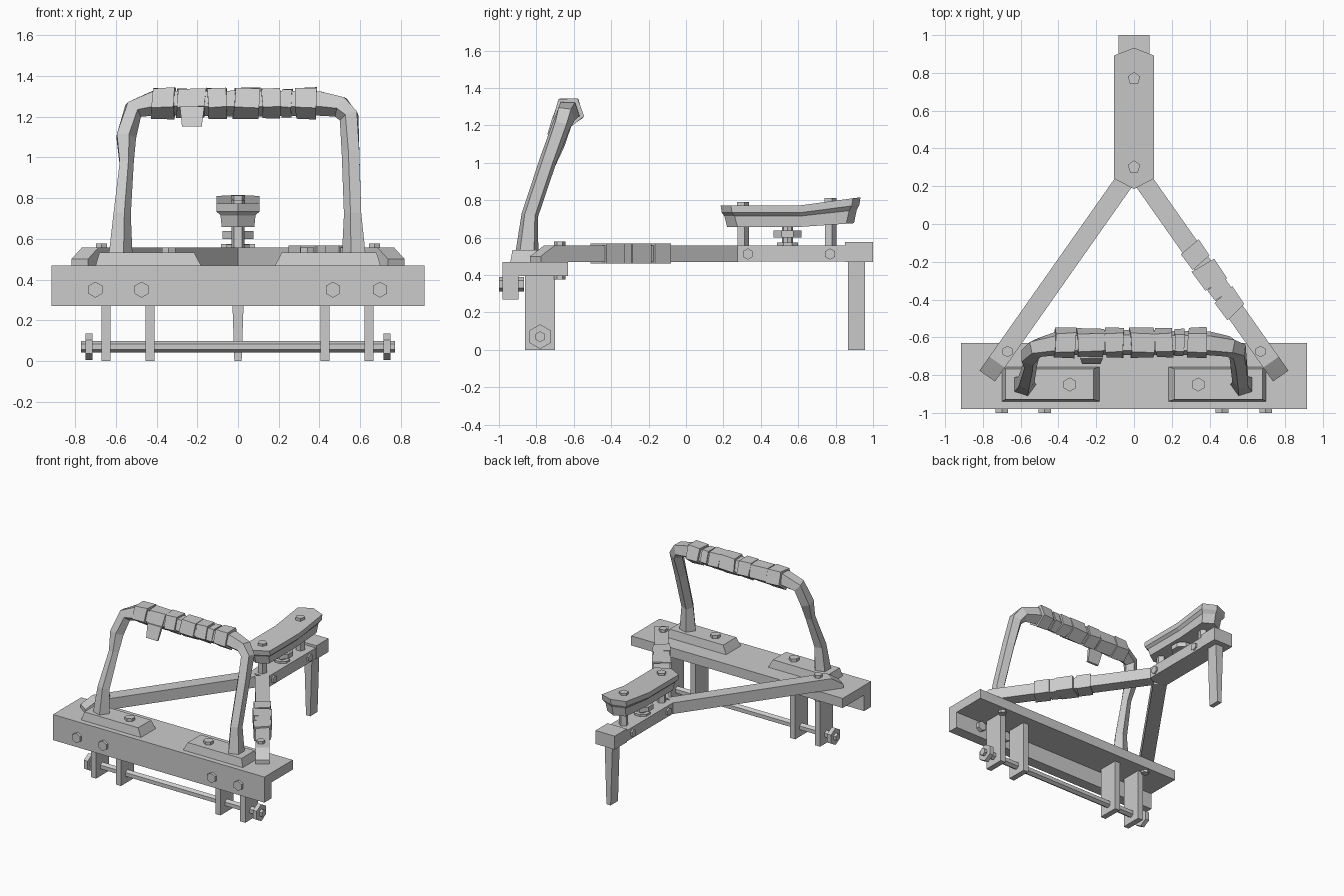
import bpy, bmesh, math, random
from mathutils import Vector as V

random.seed(4)


def loft(name, rings):
    """Skin a list of equal-length vertex rings and cap both ends."""
    bm = bmesh.new()
    vs = [[bm.verts.new(p) for p in r] for r in rings]
    n = len(vs[0])
    for a, b in zip(vs, vs[1:]):
        for i in range(n):
            j = (i + 1) % n
            bm.faces.new((a[i], a[j], b[j], b[i]))
    bm.faces.new(vs[0])
    bm.faces.new(vs[-1])
    bmesh.ops.recalc_face_normals(bm, faces=bm.faces)
    me = bpy.data.meshes.new(name)
    bm.to_mesh(me)
    bm.free()
    ob = bpy.data.objects.new(name, me)
    bpy.context.collection.objects.link(ob)
    return ob


def rect(x0, x1, y0, y1, z):
    return [(x0, y0, z), (x1, y0, z), (x1, y1, z), (x0, y1, z)]


def box(name, x0, x1, y0, y1, z0, z1):
    return loft(name, [rect(x0, x1, y0, y1, z0), rect(x0, x1, y0, y1, z1)])


def rod(name, p, q, r, sides=6, start=0.0):
    """Straight n-sided cylinder from p to q."""
    p, q = V(p), V(q)
    t = (q - p).normalized()
    u = V((0, 0, 1)) if abs(t.z) < 0.9 else V((0, 1, 0))
    w = t.cross(u)
    ring = [(u * math.cos(start + 2 * math.pi * i / sides)
             + w * math.sin(start + 2 * math.pi * i / sides)) * r for i in range(sides)]
    return loft(name, [[p + c for c in ring], [q + c for c in ring]])


def section(p, t, r, turn=0.0):
    """Pentagon across direction t, its point on the inner side of the handle."""
    p, t = V(p), V(t).normalized()
    n = V((0, -1, 0))
    n = (n - t * n.dot(t)).normalized()
    b = t.cross(n)
    return [p + (b * math.cos(turn + a) + n * math.sin(turn + a)) * r
            for a in [2 * math.pi * i / 5 for i in range(5)]]


# L-shaped base beam
prof = [(-0.98, 0.27), (-0.895, 0.27), (-0.895, 0.395), (-0.63, 0.395), (-0.63, 0.47), (-0.98, 0.47)]
loft("base_beam", [[(x, y, z) for y, z in prof] for x in (-0.915, 0.915)])

# Bolts through the front flange, with nuts behind
for x in (-0.70, -0.473, 0.466, 0.697):
    rod("flange_bolt", (x, -1.0, 0.35), (x, -0.97, 0.35), 0.039)
    rod("flange_nut", (x, -0.9, 0.35), (x, -0.865, 0.35), 0.039)

# Hanging plates, axle and axle nuts
for x in (-0.648, -0.432, 0.428, 0.643):
    box("hanging_plate", x - 0.022, x + 0.022, -0.86, -0.70, 0, 0.40)
rod("axle", (-0.77, -0.78, 0.07), (0.77, -0.78, 0.07), 0.029)
for s in (-1, 1):
    rod("axle_nut", (s * 0.715, -0.78, 0.07), (s * 0.748, -0.78, 0.07), 0.066)

# Diagonal frame bars with chamfered ends
d = V((-0.725, 1.03, 0)).normalized()
w = V((d.y, -d.x, 0)) * 0.05
start = V((0.777, -0.805, 0))
prof = [(0, 0.47), (0, 0.50), (0.09, 0.557), (1.29, 0.557), (1.29, 0.47)]
for s in (-1, 1):
    rings = [[start + d * a + k * w + V((0, 0, z)) for a, z in prof] for k in (-1, 1)]
    loft("diagonal_bar", [[(s * p.x, p.y, p.z) for p in r] for r in rings])
    rod("bar_bolt", (s * 0.67, -0.675, 0.55), (s * 0.67, -0.675, 0.578), 0.03)
    rod("bar_nut", (s * 0.67, -0.675, 0.376), (s * 0.67, -0.675, 0.40), 0.03)

# Wraps around the right bar
for a, half, g, skew in ((0.785, 0.052, 1.2, 0.006), (0.655, 0.062, 1.35, -0.006),
                         (0.56, 0.035, 1.12, 0.0), (0.47, 0.057, 1.25, 0.01)):
    rings = []
    for e in (-1, 1):
        c = start + d * (a + e * half)
        k = g + e * 0.03
        rings.append([c + w * k * i + d * skew * i + V((0, 0, z))
                      for i, z in ((-1, 0.461), (1, 0.461), (1, 0.568), (-1, 0.568))])
    loft("bar_wrap", rings)

# Centre bar, end block and rear leg
box("centre_bar", -0.078, 0.078, 0.25, 0.88, 0.472, 0.557)
box("end_block", -0.083, 0.083, 0.85, 1.0, 0.47, 0.575)
loft("rear_leg", [rect(-0.018, 0.018, 0.866, 0.957, 0), rect(-0.034, 0.034, 0.866, 0.957, 0.48)])
for y in (0.33, 0.77):
    rod("centre_bar_bolt", (-0.09, y, 0.512), (0.09, y, 0.512), 0.03)

# Padded rest: stacked outlines that rise toward the back
def outline(hw, inset, z, rise):
    half = [(0, 0.185 + inset), (hw, 0.24 + inset), (hw, 0.61), (hw, 0.892 - inset), (0, 0.933 - inset)]
    pts = half + [(-x, y) for x, y in half[-2:0:-1]]
    return [(x, y, z + rise * max(0, (y - 0.61) / 0.32)) for x, y in pts]


loft("rest_pad", [outline(0.080, 0.035, 0.657, 0.022), outline(0.086, 0.02, 0.715, 0.035),
                  outline(0.105, 0.006, 0.733, 0.042), outline(0.105, 0.0, 0.772, 0.043)])
for y, top in ((0.302, 0.79), (0.77, 0.812)):
    rod("rest_post", (0, y, 0.55), (0, y, 0.68), 0.034, 5)
    rod("rest_bolt", (0, y, 0.75), (0, y, top), 0.035, 5)

# Adjusting screw under the pad
rod("adjuster_screw", (0, 0.543, 0.55), (0, 0.543, 0.67), 0.03, 8)
rod("adjuster_wheel", (0, 0.543, 0.60), (0, 0.543, 0.637), 0.082, 8, math.pi / 8)
rod("adjuster_washer", (0, 0.543, 0.55), (0, 0.543, 0.573), 0.06, 8, math.pi / 8)

# Chamfered handle feet with bolts
for s in (-1, 1):
    x = sorted((s * 0.70, s * 0.18))
    xt = sorted((s * 0.68, s * 0.215))
    loft("handle_foot", [rect(*x, -0.94, -0.755, 0.465), rect(*xt, -0.928, -0.767, 0.533)])
    rod("foot_bolt", (s * 0.34, -0.85, 0.52), (s * 0.34, -0.85, 0.556), 0.037)

# Bent handle: position and radius along the path, left to right
path = [(-0.583, -0.852, 0.50, 0.066), (-0.573, -0.835, 0.72, 0.047), (-0.55, -0.745, 0.97, 0.038),
        (-0.553, -0.70, 1.10, 0.053), (-0.515, -0.655, 1.235, 0.053), (-0.41, -0.632, 1.272, 0.066),
        (0, -0.628, 1.27, 0.070), (0.40, -0.632, 1.27, 0.066), (0.505, -0.648, 1.25, 0.058),
        (0.548, -0.668, 1.20, 0.052), (0.557, -0.735, 1.02, 0.048),
        (0.567, -0.835, 0.72, 0.047), (0.575, -0.852, 0.50, 0.066)]
pts = [V(p[:3]) for p in path]
rings = []
for i, p in enumerate(pts):
    a = (p - pts[i - 1]).normalized() if i else V((0, 0, 1))
    b = (pts[i + 1] - p).normalized() if i < len(pts) - 1 else V((0, 0, -1))
    rings.append(section(p, a + b, path[i][3]))
loft("handle", rings)

# Grip wraps, slightly uneven
for x0, x1, r in ((-0.42, -0.31, 0.084), (-0.30, -0.16, 0.080), (-0.15, -0.055, 0.082),
                  (-0.02, 0.105, 0.084), (0.115, 0.205, 0.080), (0.215, 0.265, 0.075), (0.285, 0.385, 0.084)):
    rings = []
    for x in (x0, x1):
        t = V((1, random.uniform(-0.08, 0.08), random.uniform(-0.1, 0.1)))
        rings.append(section((x, -0.628, 1.272), t, r + random.uniform(-0.003, 0.003),
                             random.uniform(-0.06, 0.06)))
    loft("grip_wrap", rings)

# Loose strap hanging from the grip
loft("loose_strap", [rect(-0.275, -0.178, -0.742, -0.725, 1.15), rect(-0.285, -0.165, -0.712, -0.69, 1.25)])
